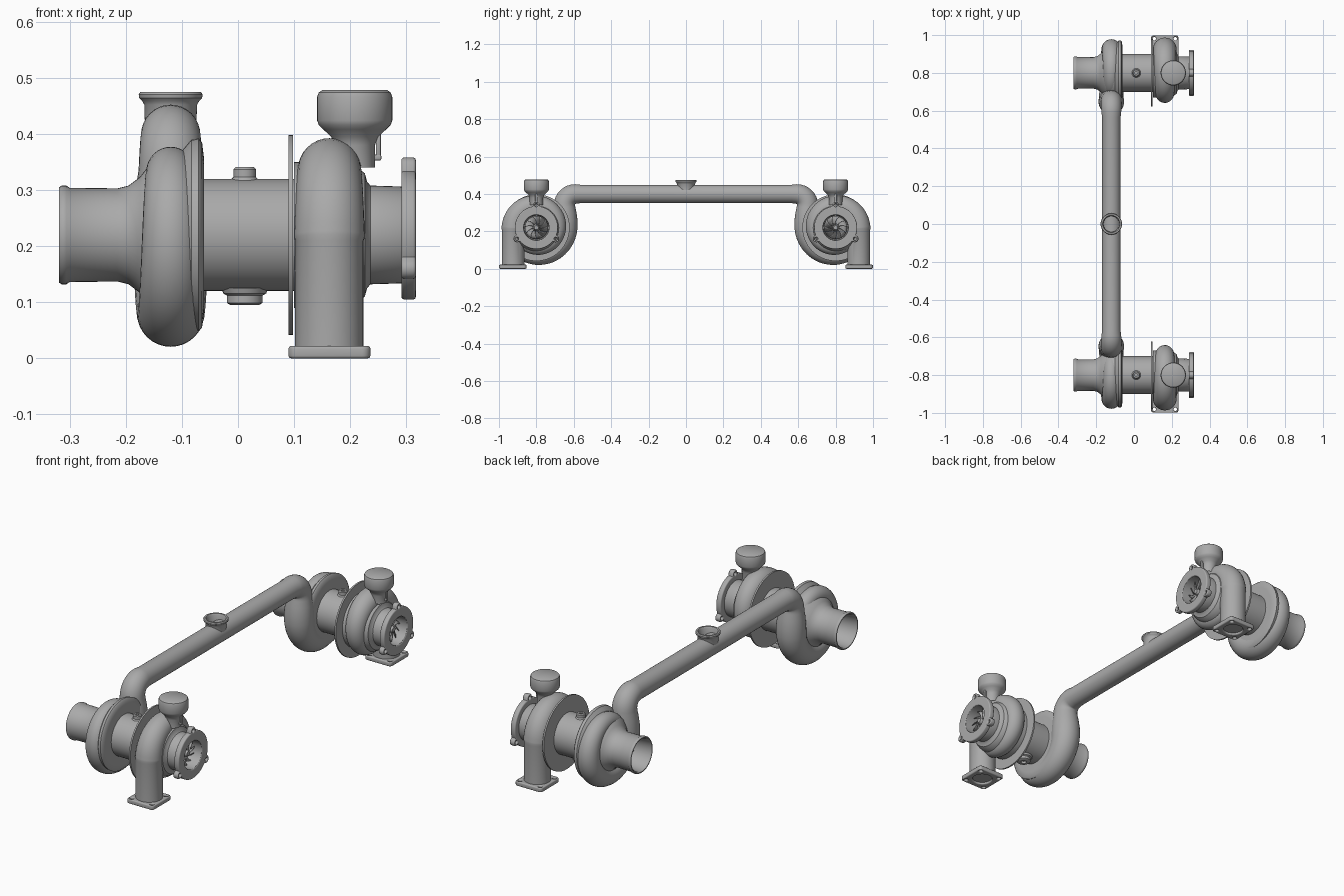
import bpy, bmesh
from math import sin, cos, pi, radians
from mathutils import Matrix, Vector

if "Cube" in bpy.data.objects:
    bpy.data.objects.remove(bpy.data.objects["Cube"])

AXIS_Y, AXIS_Z = -0.8, 0.22
ALONG_X = Matrix.Translation((0, AXIS_Y, AXIS_Z)) @ Matrix.Rotation(pi / 2, 4, "Y")

steel = bpy.data.materials.new("grey_steel")
steel.use_nodes = True
steel.diffuse_color = (0.4, 0.4, 0.4, 1)
steel.node_tree.nodes["Principled BSDF"].inputs["Base Color"].default_value = (0.4, 0.4, 0.4, 1)


def finish(name, mesh, mirror=True, angle=35):
    obj = bpy.data.objects.new(name, mesh)
    bpy.context.collection.objects.link(obj)
    mesh.materials.clear()
    mesh.materials.append(steel)
    bpy.ops.object.select_all(action="DESELECT")
    obj.select_set(True)
    bpy.context.view_layer.objects.active = obj
    bpy.ops.object.shade_smooth_by_angle(angle=radians(angle))
    if mirror:
        mod = obj.modifiers.new("mirror", "MIRROR")
        mod.use_axis = (False, True, False)
    return obj


def from_bmesh(name, bm, mirror=True):
    bmesh.ops.remove_doubles(bm, verts=bm.verts, dist=1e-5)
    bmesh.ops.recalc_face_normals(bm, faces=bm.faces)
    mesh = bpy.data.meshes.new(name)
    bm.to_mesh(mesh)
    bm.free()
    return finish(name, mesh, mirror)


def skin(bm, rings):
    """Join consecutive rings of vertices with quads."""
    n = len(rings[0])
    for a, b in zip(rings, rings[1:]):
        for i in range(n):
            j = (i + 1) % n
            bm.faces.new((a[i], a[j], b[j], b[i]))


def lathe(name, profile, matrix=ALONG_X, sides=48, mirror=True):
    """Revolve (height, radius) points about the matrix's local z."""
    bm = bmesh.new()
    rings = [[bm.verts.new(matrix @ Vector((r * cos(2 * pi * i / sides), r * sin(2 * pi * i / sides), h)))
              for i in range(sides)] for h, r in profile]
    skin(bm, rings)
    return from_bmesh(name, bm, mirror)


def sweep(name, x, path, cap_end=True, sides=32):
    """Tube of varying radius along (y, z, radius) points measured from the shaft."""
    bm = bmesh.new()
    pts = [Vector((x, AXIS_Y + p[0], AXIS_Z + p[1])) for p in path]
    rings = []
    for k, p in enumerate(pts):
        t = (pts[min(k + 1, len(pts) - 1)] - pts[max(k - 1, 0)]).normalized()
        side = Vector((1, 0, 0))
        up = side.cross(t)
        rings.append([bm.verts.new(p + path[k][2] * (side * cos(2 * pi * i / sides) + up * sin(2 * pi * i / sides)))
                      for i in range(sides)])
    skin(bm, rings)
    bm.faces.new(rings[0])
    if cap_end:
        bm.faces.new(rings[-1])
    return from_bmesh(name, bm)


def scroll(start, end, big, small, steps=48):
    """Spiral (y, z, radius) points; big and small are (path radius, tube radius)."""
    out = []
    for k in range(steps + 1):
        f = k / steps
        a = radians(start + (end - start) * f)
        R = big[0] + (small[0] - big[0]) * f
        out.append((R * cos(a), R * sin(a), big[1] + (small[1] - big[1]) * f))
    return out


def circle(cx, cy, r, n=32):
    return [(cx + r * cos(2 * pi * i / n), cy + r * sin(2 * pi * i / n)) for i in range(n)]


def plate(name, outlines, thickness, bevel, matrix):
    """Flat plate from an outer outline followed by hole outlines."""
    curve = bpy.data.curves.new(name, "CURVE")
    curve.dimensions, curve.fill_mode = "2D", "BOTH"
    curve.extrude, curve.bevel_depth, curve.bevel_resolution = thickness / 2 - bevel, bevel, 2
    curve.offset = -bevel
    for pts in outlines:
        s = curve.splines.new("POLY")
        s.points.add(len(pts) - 1)
        for p, q in zip(s.points, pts):
            p.co = (q[0], q[1], 0, 1)
        s.use_cyclic_u = True
    temp = bpy.data.objects.new(name + "_outline", curve)
    bpy.context.collection.objects.link(temp)
    deps = bpy.context.evaluated_depsgraph_get()
    mesh = bpy.data.meshes.new_from_object(temp.evaluated_get(deps))
    bpy.data.objects.remove(temp)
    mesh.transform(matrix)
    return finish(name, mesh)


def wheel(name, x0, x1, radius, blades):
    """Twisted blades around a rounded hub."""
    bm = bmesh.new()
    for b in range(blades):
        rows = []
        for k in range(5):
            f = k / 4
            row = []
            for m in range(4):
                r = radius * (0.2 + 0.8 * m / 3)
                a = 2 * pi * b / blades + 0.7 * f + 0.5 * m / 3
                row.append(bm.verts.new(ALONG_X @ Vector((r * cos(a), r * sin(a), x0 + (x1 - x0) * f))))
            rows.append(row)
        for p, q in zip(rows, rows[1:]):
            for m in range(3):
                bm.faces.new((p[m], p[m + 1], q[m + 1], q[m]))
    obj = from_bmesh(name + "_blades", bm)
    obj.modifiers.new("thickness", "SOLIDIFY").thickness = 0.003
    tip = x1 + (x1 - x0) * 0.2
    lathe(name + "_hub", [(x0, 0), (x0, radius * .45), (x1, radius * .25), (tip, radius * .18), (tip, 0)], sides=24)


# Compressor: inlet, flared cover and back plate
lathe("compressor_cover", [
    (-.2, 0), (-.2, .068), (-.314, .077), (-.319, .081), (-.319, .085), (-.314, .088), (-.306, .088),
    (-.3, .084), (-.215, .083), (-.195, .088), (-.175, .103), (-.15, .135), (-.12, .148), (-.1, .15),
    (-.083, .17), (-.07, .172), (-.064, .165), (-.061, .14), (-.061, 0)])
wheel("compressor_wheel", -.2, -.235, .064, 10)

# Compressor scroll rising into the elbow and half of the crossover pipe
path = scroll(-335, 0, (.105, .036), (.152, .068))
path += [(.153, .04, .067), (.151, .08, .063), (.15, .11, .058)]
path += [(.21 - .06 * cos(a * pi / 16), .12 + .06 * sin(a * pi / 16), .057 - .0006 * a) for a in range(9)]
path += [(.235, .18, .049), (.8, .18, .049)]
sweep("compressor_scroll_and_crossover", -.12, path, cap_end=False)

# Outlet port in the middle of the crossover
lathe("crossover_port", [
    (.42, .046), (.452, .047), (.459, .051), (.464, .056), (.47, .057), (.475, .054), (.475, .046),
    (.468, .042), (.42, .041)], Matrix.Translation((-.12, 0, 0)), mirror=False)

# Bearing housing with oil fittings
lathe("bearing_housing", [(-.065, .1), (.1, .1)])
for name, x, z0, z1, r in (("oil_inlet", .012, .31, .341, .02), ("oil_drain", .012, .125, .095, .032)):
    d = .004 if z1 > z0 else -.004
    zm = z0 + (z1 - z0) * .3
    lathe(name, [(z0, r * 1.3), (zm, r * 1.2), (zm + d, r), (z1 - d, r), (z1, r * .8), (z1, r * .4),
                 (z1 - 3 * d, r * .4), (z1 - 3 * d, 0)], Matrix.Translation((x, AXIS_Y, 0)), sides=24)

# Heat shield
lathe("heat_shield", [(.09, 0), (.09, .178), (.098, .178), (.098, 0)], sides=64)

# Turbine housing, exhaust scroll and downward inlet
lathe("turbine_housing", [
    (.1, .1), (.1, .13), (.19, .128), (.215, .118), (.226, .11), (.23, .095), (.236, .088), (.3, .086),
    (.314, .076), (.314, .068), (.225, .064), (.225, 0)])
neck = [(-.124, -.21, .061), (-.124, -.01, .061), (-.124, -.005, .063)]
sweep("turbine_scroll", .163, neck + scroll(180, -150, (.123, .063), (.1, .036)))
wheel("turbine_wheel", .23, .28, .062, 11)


# Square inlet flange with gas port and bolt holes
def rounded_square(half, r):
    return [(sx * (half - r) + r * cos(q + i * pi / 12), sy * (half - r) + r * sin(q + i * pi / 12))
            for sx, sy, q in ((1, 1, 0), (-1, 1, pi / 2), (-1, -1, pi), (1, -1, 1.5 * pi)) for i in range(7)]


bolts = [circle(sx * .055, sy * .055, .009, 16) for sx in (-1, 1) for sy in (-1, 1)]
plate("inlet_flange", [rounded_square(.073, .015), circle(0, 0, .046)] + bolts, .022, .005,
      Matrix.Translation((.163, -.926, .011)))

# Outlet flange with three bolt lobes
lobes = [pi + k * 2 * pi / 3 for k in range(3)]
outline = []
for i in range(180):
    a = 2 * pi * i / 180
    r = .115
    for b in lobes:
        off = .119 * sin(a - b)
        if cos(a - b) > 0 and abs(off) < .019:
            r = max(r, .119 * cos(a - b) + (.019 ** 2 - off ** 2) ** .5)
    outline.append((r * cos(a), r * sin(a)))
holes = [circle(.119 * cos(b), .119 * sin(b), .008, 16) for b in lobes]
plate("outlet_flange", [outline, circle(0, 0, .068)] + holes, .026, .005,
      ALONG_X @ Matrix.Translation((0, 0, .304)))

# Wastegate canister and its bent rod
lathe("wastegate_canister", [
    (.34, .036), (.38, .036), (.395, .042), (.408, .056), (.416, .064), (.424, .067), (.466, .067),
    (.474, .064), (.478, .058), (.478, 0)], Matrix.Translation((.208, AXIS_Y, 0)))
for name, size, loc in (("wastegate_rod", (.009, .012, .065), (.25, AXIS_Y, .386)),
                        ("wastegate_lever", (.035, .014, .011), (.238, AXIS_Y, .358))):
    bm = bmesh.new()
    bmesh.ops.create_cube(bm, size=1, matrix=Matrix.Translation(loc) @ Matrix.Diagonal((*size, 1)))
    bmesh.ops.bevel(bm, geom=bm.edges[:], offset=.003, segments=2, affect="EDGES", profile=.5)
    from_bmesh(name, bm)
